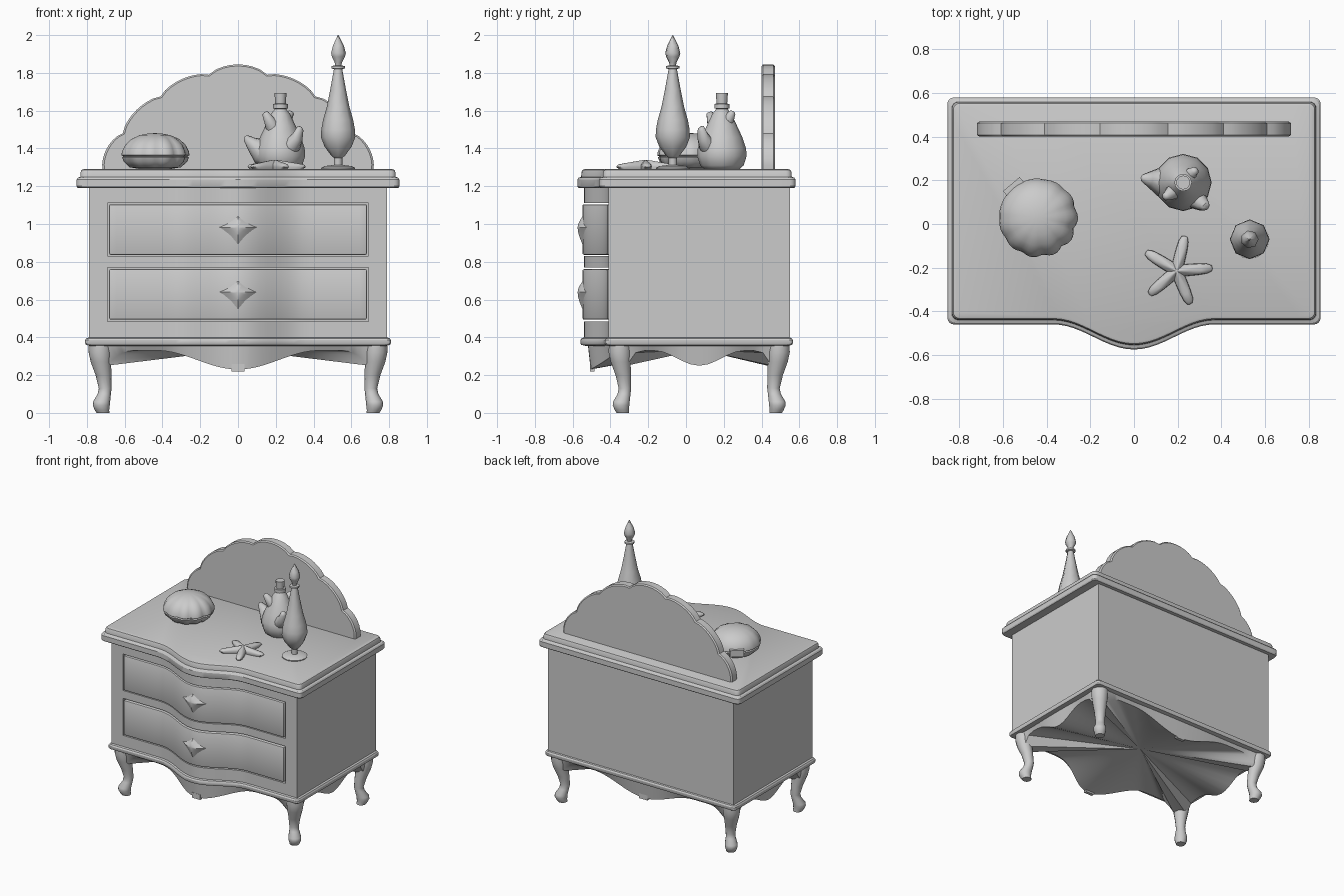
import bpy, bmesh, math
from mathutils import Vector

if "Cube" in bpy.data.objects:
    bpy.data.objects.remove(bpy.data.objects["Cube"])

grey = bpy.data.materials.new("soft_grey")
grey.diffuse_color = (0.6, 0.6, 0.6, 1)
grey.use_nodes = True
grey.node_tree.nodes["Principled BSDF"].inputs["Base Color"].default_value = grey.diffuse_color


def finish(name, bm, angle=35, bevel=0):
    bmesh.ops.recalc_face_normals(bm, faces=bm.faces)
    if bevel:
        edges = [e for e in bm.edges if len(e.link_faces) == 2 and e.calc_face_angle() > 0.9]
        bmesh.ops.bevel(bm, geom=edges, offset=bevel, segments=2, affect='EDGES', profile=0.5)
    me = bpy.data.meshes.new(name)
    bm.to_mesh(me)
    bm.free()
    ob = bpy.data.objects.new(name, me)
    bpy.context.collection.objects.link(ob)
    me.materials.append(grey)
    bpy.ops.object.select_all(action='DESELECT')
    ob.select_set(True)
    bpy.context.view_layer.objects.active = ob
    bpy.ops.object.shade_smooth_by_angle(angle=math.radians(angle))
    return ob


def loft(name, rings, angle=35, bevel=0, tip=None, base=None):
    """Skin rings of equal length, with flat caps or fans to tip/base points."""
    bm = bmesh.new()
    rows = [[bm.verts.new(p) for p in r] for r in rings]
    n = len(rows[0])
    for a, b in zip(rows, rows[1:]):
        for i in range(n):
            j = (i + 1) % n
            bm.faces.new((a[i], a[j], b[j], b[i]))
    for row, point in ((rows[0], base), (rows[-1], tip)):
        if point is None:
            bm.faces.new(row)
        else:
            v = bm.verts.new(point)
            for i in range(n):
                bm.faces.new((row[i], row[(i + 1) % n], v))
    return finish(name, bm, angle, bevel)


def bulge(x):
    return 0.5 * (1 + math.cos(math.pi * x / 0.37)) if abs(x) < 0.37 else 0.0


def outline(hx, yf, yb, depth, r):
    """Rounded rectangle with a serpentine front."""
    pts = []
    for i in range(49):
        x = (hx - r) * (i / 24 - 1)
        pts.append((x, yf - depth * bulge(x)))

    def corner(cx, cy, start):
        for k in range(1, 4):
            a = start + k * math.pi / 8
            pts.append((cx + r * math.cos(a), cy + r * math.sin(a)))
    corner(hx - r, yf + r, -math.pi / 2)
    pts.extend((hx, yf + r + (yb - yf - 2 * r) * i / 16) for i in range(17))
    corner(hx - r, yb - r, 0)
    pts.extend(((hx - r) * (1 - i / 24), yb) for i in range(49))
    corner(-hx + r, yb - r, math.pi / 2)
    pts.extend((-hx, yb - r - (yb - yf - 2 * r) * i / 16) for i in range(17))
    corner(-hx + r, yf + r, math.pi)
    return pts


def moulding(name, profile, hx, yf, yb, depth, r):
    rings = []
    for off, z in profile:
        rings.append([(x, y, z) for x, y in outline(hx + off, yf - off, yb + off, depth, r)])
    return loft(name, rings, 30)


def front_slab(name, x0, x1, z0, z1, yf, bevel=0):
    """Panel whose front follows the serpentine curve."""
    n = 36 if x1 - x0 > 0.5 else 1
    xs = [x0 + (x1 - x0) * i / n for i in range(n + 1)]
    loop = [(x, yf - 0.13 * bulge(x)) for x in xs] + [(x1, -0.36), (x0, -0.36)]
    return loft(name, [[(x, y, z) for x, y in loop] for z in (z0, z1)], 30, bevel)


def lathe(name, cx, cy, profile, sides, angle=50):
    rings = [[(cx + r * math.cos(2 * math.pi * i / sides), cy + r * math.sin(2 * math.pi * i / sides), z)
              for i in range(sides)] for r, z in profile]
    return loft(name, rings, angle)


def tube(name, pts, radii, sides=10):
    rings = []
    d = (Vector(pts[-1]) - Vector(pts[0])).normalized()
    u = d.orthogonal().normalized()
    v = d.cross(u)
    for p, r in zip(pts, radii):
        rings.append([Vector(p) + r * (math.cos(2 * math.pi * i / sides) * u + math.sin(2 * math.pi * i / sides) * v)
                      for i in range(sides)])
    return loft(name, rings, 60, tip=Vector(pts[-1]) + d * radii[-1] * 0.6)


# Carcass box, front frame and drawers
box = [(-0.79, -0.37), (0.79, -0.37), (0.79, 0.55), (-0.79, 0.55)]
loft("cabinet_body", [[(x, y, z) for x, y in box] for z in (0.39, 1.2)])
for nm, z0, z1 in (("lower_rail", 0.39, 0.485), ("middle_rail", 0.77, 0.83), ("upper_rail", 1.11, 1.2)):
    front_slab(nm, -0.69, 0.69, z0, z1, -0.41)
for s in (-1, 1):
    front_slab("front_stile", min(s * 0.69, s * 0.79), max(s * 0.69, s * 0.79), 0.39, 1.2, -0.41)
for nm, z0 in (("lower_drawer", 0.494), ("upper_drawer", 0.837)):
    front_slab(nm, -0.682, 0.682, z0, z0 + 0.267, -0.418, 0.008)
    # Diamond pull
    zc = z0 + 0.145
    corners = [(-0.11, 0), (0, -0.1), (0.11, 0), (0, 0.065)]
    rings = []
    for k, h in ((1, -0.004), (0.75, 0.006), (0.5, 0.016), (0.25, 0.023)):
        ring = []
        for i in range(4):
            (ax, az), (bx, bz) = corners[i], corners[(i + 1) % 4]
            for t in (0, 0.25, 0.5, 0.75):
                pinch = k * (1 - 0.5 * t * (1 - t))
                x = (ax + (bx - ax) * t) * pinch
                ring.append((x, -0.418 - 0.13 * bulge(x) - h, zc + (az + (bz - az) * t) * pinch))
        rings.append(ring)
    loft("drawer_pull", rings, 40, tip=(0, -0.574, zc))

# Top slab and base moulding
moulding("table_top", [(0, 1.19), (0.02, 1.192), (0.025, 1.2), (0.025, 1.235), (0.018, 1.245), (0.005, 1.25),
                       (0.003, 1.275), (-0.002, 1.286), (-0.012, 1.29)], 0.83, -0.435, 0.555, 0.115, 0.03)
moulding("base_moulding", [(-0.01, 0.355), (0.012, 0.36), (0.016, 0.368), (0.016, 0.385), (0.01, 0.395), (-0.004, 0.4)],
         0.793, -0.413, 0.55, 0.13, 0.02)


# Scalloped apron with fanned underside
def wave(t, low):
    """Lower edge height: t = 0 at the middle, 1 at the leg."""
    if t < 0.62:
        return low + (0.33 - low) * 0.5 * (1 - math.cos(math.pi * t / 0.62))
    return 0.33 if t < 0.8 else 0.33 - 0.08 * ((t - 0.8) / 0.2) ** 2


top_ring, low_ring = [], []
for (x, y), (xi, yi) in zip(outline(0.775, -0.395, 0.535, 0.125, 0.06), outline(0.755, -0.375, 0.515, 0.13, 0.06)):
    tx, ty = abs(x) / 0.715, abs(y - 0.07) / 0.405
    if tx > 1 and ty > 1:
        z = 0.25
    elif tx > 1.0:
        z = wave(min(ty, 1), 0.25)
    else:
        z = wave(min(tx, 1), 0.23)
    top_ring.append((x, y, 0.365))
    low_ring.append((xi, yi, z))
loft("apron", [top_ring, low_ring], 40, tip=(0, 0.07, 0.335))
for y in (-0.497, 0.507):
    c = [(-0.035, y - 0.012), (0.035, y - 0.012), (0.035, y + 0.012), (-0.035, y + 0.012)]
    loft("apron_drop", [[(px, py, z) for px, py in c] for z in (0.22, 0.26)])

# Curved legs
leg_profile = [(0.36, 0.06, 0.06), (0.32, 0.06, 0.061), (0.27, 0.064, 0.054), (0.2, 0.078, 0.042), (0.13, 0.087, 0.034),
               (0.1, 0.082, 0.035), (0.06, 0.068, 0.045), (0.04, 0.066, 0.045), (0.015, 0.07, 0.038), (0, 0.075, 0.034)]
for sx in (-1, 1):
    for sy in (-1, 1):
        rings = [[(sx * (0.79 - i) + r * math.cos(k * math.pi / 7), 0.07 + sy * (0.48 - i) + r * math.sin(k * math.pi / 7), z)
                  for k in range(14)] for z, i, r in leg_profile]
        loft("leg", rings, 50)

# Scalloped back board
cusps = [(0.715, 1.28), (0.61, 1.48), (0.41, 1.675), (0.155, 1.79)]
cusps += [(-x, z) for x, z in reversed(cusps)]
edge = []
for (ax, az), (bx, bz) in zip(cusps, cusps[1:]):
    dx, dz = bx - ax, bz - az
    n = math.hypot(dx, dz)
    for i in range(8):
        t = i / 8
        h = (0.055 if ax * bx < 0 else 0.038) * (4 * t * (1 - t)) ** 0.8
        edge.append((ax + dx * t + h * dz / n, az + dz * t - h * dx / n))
edge.append(cusps[-1])
loft("back_board", [[(x * k, y, 1.28 + (z - 1.28) * k) for x, z in edge]
                    for y, k in ((0.4, 0.985), (0.408, 1), (0.462, 1), (0.47, 0.985))], 30)

# Tall bottle with drop stopper
lathe("bottle_foot", 0.53, -0.07, [(0.088, 1.288), (0.09, 1.297), (0.07, 1.307), (0.025, 1.312)], 16)
lathe("tall_bottle", 0.53, -0.07, [(0.022, 1.305), (0.022, 1.35), (0.035, 1.36), (0.072, 1.41), (0.091, 1.46), (0.089, 1.5),
      (0.08, 1.55), (0.06, 1.62), (0.042, 1.71), (0.022, 1.82), (0.036, 1.824), (0.036, 1.836), (0.016, 1.84)], 8)
lathe("drop_stopper", 0.53, -0.07, [(0.016, 1.83), (0.02, 1.855), (0.036, 1.885), (0.041, 1.905), (0.03, 1.945), (0.002, 2.0)], 7)

# Round flask with clinging starfish arms
lathe("round_flask", 0.225, 0.19, [(0.09, 1.288), (0.115, 1.31), (0.131, 1.36), (0.128, 1.4), (0.108, 1.46), (0.08, 1.52),
      (0.052, 1.58), (0.03, 1.61), (0.04, 1.611), (0.04, 1.636), (0.028, 1.637), (0.032, 1.693)], 12)
tube("flask_arm_left", [(0.19, 0.19, 1.38), (0.12, 0.195, 1.385), (0.07, 0.205, 1.425), (0.04, 0.21, 1.455)], [0.09, 0.068, 0.036, 0.018])
tube("flask_arm_right", [(0.24, 0.15, 1.4), (0.29, 0.11, 1.42), (0.315, 0.09, 1.46), (0.33, 0.08, 1.505)], [0.06, 0.046, 0.032, 0.02])
tube("flask_arm_upper", [(0.21, 0.17, 1.47), (0.175, 0.145, 1.53), (0.145, 0.125, 1.585)], [0.05, 0.034, 0.018])
tube("flask_arm_back", [(0.23, 0.2, 1.5), (0.255, 0.225, 1.55), (0.28, 0.245, 1.59)], [0.045, 0.03, 0.018])

# Clam shell with scalloped rim
hinge = math.radians(130)
rings = []
for s, z in ((0.4, 1.29), (0.75, 1.3), (0.93, 1.33), (0.98, 1.352), (0.94, 1.358), (1.0, 1.364), (0.98, 1.385),
             (0.88, 1.42), (0.7, 1.45), (0.45, 1.47), (0.2, 1.479)):
    ring = []
    for i in range(64):
        a = 2 * math.pi * i / 64
        away = 0.5 * (1 - math.cos(a - hinge))
        r = 0.178 + 0.007 * away - 0.016 * away * s * (1 - abs(math.cos(5.5 * (a - hinge))))
        ring.append((-0.44 + r * s * math.cos(a), 0.03 + r * s * math.sin(a), z))
    rings.append(ring)
loft("clam_shell", rings, 50, tip=(-0.44, 0.03, 1.481))
u, v = Vector((math.cos(0.7), math.sin(0.7))), Vector((-math.sin(0.7), math.cos(0.7)))
plate = [Vector((-0.553, 0.172)) + u * a * 0.05 + v * b * 0.014 for a, b in ((-1, -1), (1, -1), (1, 1), (-1, 1))]
loft("shell_hinge", [[(p.x, p.y, z) for p in plate] for z in (1.335, 1.385)])

# Starfish lying on the top
rings = []
for s, z in ((0.9, 1.29), (1.0, 1.302), (0.93, 1.315), (0.7, 1.322), (0.4, 1.33), (0.15, 1.337)):
    ring = []
    for i in range(80):
        a = 2 * math.pi * i / 80
        d = abs((a + math.pi / 5) % (2 * math.pi / 5) - math.pi / 5)
        r = ((1 / 0.165) ** 4 + (math.sin(d) / 0.027) ** 4) ** -0.25 * s
        ring.append((0.195 + r * math.cos(a + 0.08), -0.215 + r * math.sin(a + 0.08), z))
    rings.append(ring)
loft("starfish", rings, 50, tip=(0.195, -0.215, 1.339))
